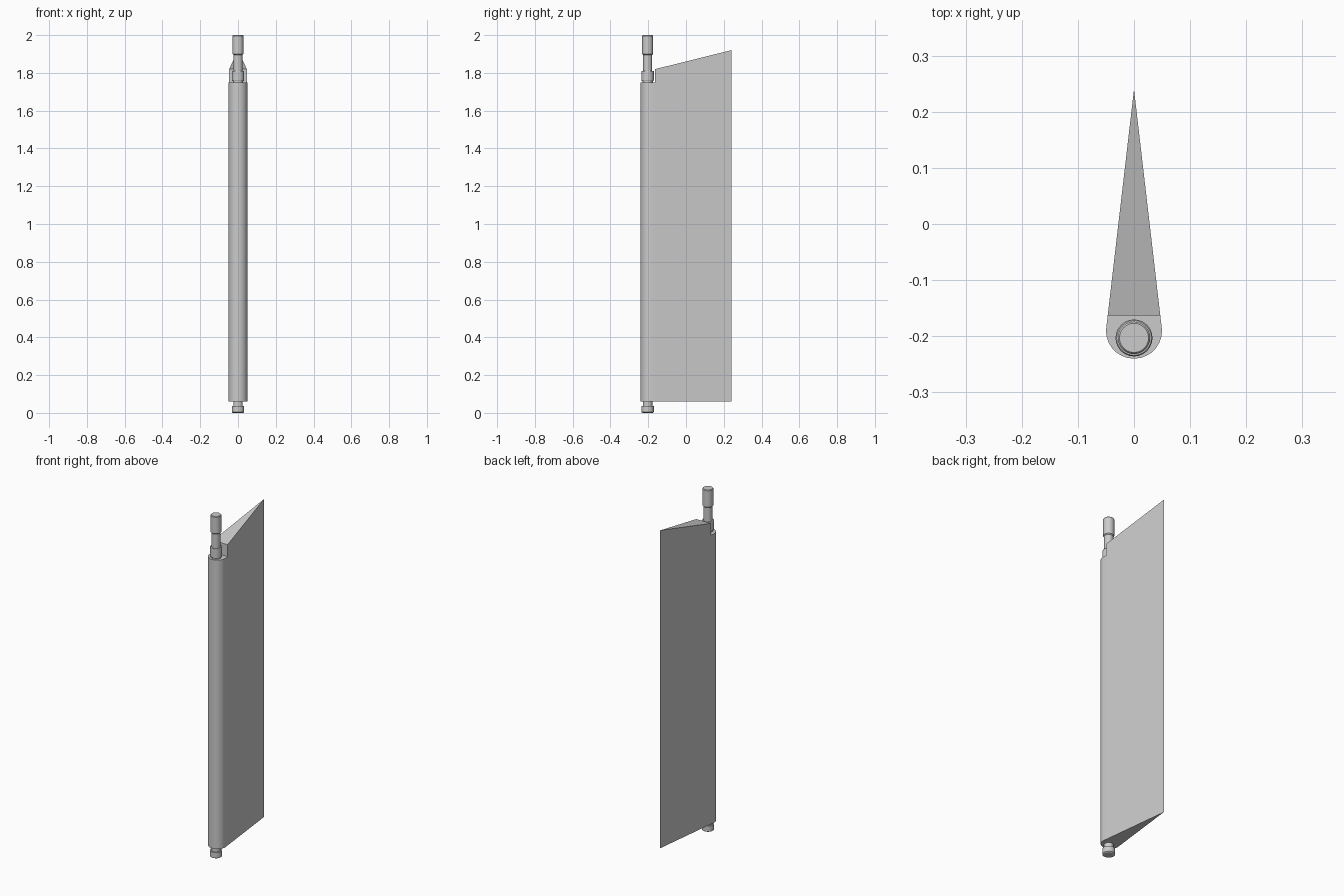
import bpy, bmesh, math

if "Cube" in bpy.data.objects:
    bpy.data.objects.remove(bpy.data.objects["Cube"])

PIVOT_Y = -0.203


def finish(name, bm):
    bmesh.ops.recalc_face_normals(bm, faces=bm.faces)
    me = bpy.data.meshes.new(name)
    bm.to_mesh(me)
    bm.free()
    ob = bpy.data.objects.new(name, me)
    bpy.context.collection.objects.link(ob)
    bpy.ops.object.select_all(action='DESELECT')
    ob.select_set(True)
    bpy.context.view_layer.objects.active = ob
    bpy.ops.object.shade_smooth_by_angle(angle=math.radians(32))
    return ob


def lathe(name, profile, n=24):
    """Closed turned part around the pivot axis from (radius, z) points."""
    bm = bmesh.new()
    rings = [[bm.verts.new((r * math.cos(2 * math.pi * i / n),
                            PIVOT_Y + r * math.sin(2 * math.pi * i / n), z))
              for i in range(n)] for r, z in profile]
    for a, b in zip(rings, rings[1:]):
        for i in range(n):
            j = (i + 1) % n
            bm.faces.new((a[i], a[j], b[j], b[i]))
    bm.faces.new(rings[0][::-1])
    bm.faces.new(rings[-1])
    return finish(name, bm)


# Blade: teardrop section with a round nose, sharp tail and a notched, sloping top
STEP_Y, TAIL_Y, BASE, SHOULDER = -0.163, 0.24, 0.06, 1.75
R, CY, N = 0.05, -0.19, 14
nose = [(-R * math.cos(math.pi * i / N), CY - R * math.sin(math.pi * i / N))
        for i in range(N + 1)]
w = R * (TAIL_Y - STEP_Y) / (TAIL_Y - CY)
outline = [(-w, STEP_Y)] + nose + [(w, STEP_Y)]

bm = bmesh.new()
low = [bm.verts.new((x, y, BASE)) for x, y in outline]
mid = [bm.verts.new((x, y, SHOULDER)) for x, y in outline]
for i in range(len(outline) - 1):
    bm.faces.new((low[i], low[i + 1], mid[i + 1], mid[i]))
tail_low = bm.verts.new((0, TAIL_Y, BASE))
tail_top = bm.verts.new((0, TAIL_Y, 1.92))
step_l = bm.verts.new((-w, STEP_Y, 1.82))
step_r = bm.verts.new((w, STEP_Y, 1.82))
bm.faces.new(low + [tail_low])                          # underside
bm.faces.new(mid)                                       # nose shoulder
bm.faces.new((mid[0], mid[-1], step_r, step_l))         # notch wall
bm.faces.new((step_l, step_r, tail_top))                # sloping top
bm.faces.new((low[0], mid[0], step_l, tail_top, tail_low))
bm.faces.new((low[-1], tail_low, tail_top, step_r, mid[-1]))
finish("blade", bm)

# Lower pivot pin with a wider foot
lathe("lower_pin", [(0.027, 0.0), (0.033, 0.004), (0.033, 0.036), (0.025, 0.036), (0.025, 0.07)])

# Upper shaft: neck, collar, slim stem and wider head with a chamfered end
lathe("upper_shaft", [(0.027, 1.74), (0.027, 1.757), (0.031, 1.757), (0.033, 1.76),
                      (0.033, 1.808), (0.031, 1.811), (0.024, 1.811), (0.024, 1.895),
                      (0.029, 1.90), (0.029, 1.996), (0.026, 2.0)])
